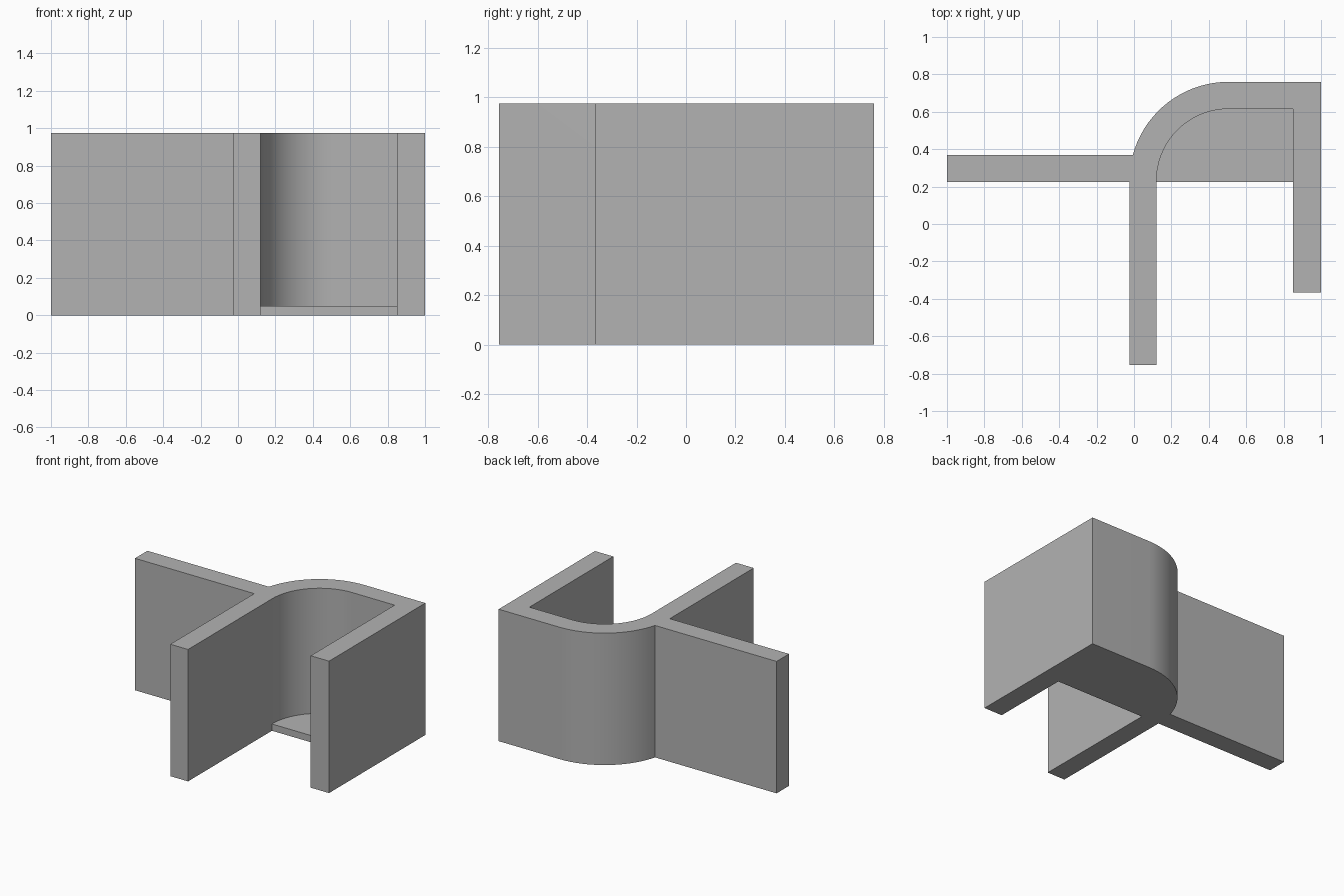
import bpy, bmesh
from math import cos, sin, pi, radians, sqrt, acos
from mathutils import Matrix

cube = bpy.data.objects.get("Cube")
if cube:
    bpy.data.objects.remove(cube, do_unlink=True)

HEIGHT = 0.975
MID = HEIGHT / 2 + 0.002
CX, CY = 0.505, 0.23          # centre of the bend
R_IN, R_OUT = 0.385, 0.53     # inner and outer bend radius

steel = bpy.data.materials.new("plain_grey")
steel.use_nodes = True
grey = (0.45, 0.45, 0.45, 1)
steel.diffuse_color = grey
steel.node_tree.nodes["Principled BSDF"].inputs["Base Color"].default_value = grey


def arc(cx, cy, r, start, end, steps):
    angles = [start + (end - start) * i / steps for i in range(steps + 1)]
    return [(cx + r * cos(a), cy + r * sin(a)) for a in angles]


def prism(name, outline, depth, matrix=Matrix()):
    """Extrude a flat outline along its local z and place it."""
    bm = bmesh.new()
    face = bm.faces.new([bm.verts.new((u, v, 0)) for u, v in outline])
    top = bmesh.ops.extrude_face_region(bm, geom=[face])["geom"]
    bmesh.ops.translate(bm, vec=(0, 0, depth),
                        verts=[g for g in top if isinstance(g, bmesh.types.BMVert)])
    bm.transform(matrix)
    bmesh.ops.recalc_face_normals(bm, faces=bm.faces)
    mesh = bpy.data.meshes.new(name)
    bm.to_mesh(mesh)
    bm.free()
    mesh.materials.append(steel)
    obj = bpy.data.objects.new(name, mesh)
    bpy.context.collection.objects.link(obj)
    return obj


def combine(target, tool, operation):
    mod = target.modifiers.new(tool.name, "BOOLEAN")
    mod.operation, mod.solver, mod.object = operation, "EXACT", tool
    bpy.context.view_layer.update()
    graph = bpy.context.evaluated_depsgraph_get()
    mesh = bpy.data.meshes.new_from_object(target.evaluated_get(graph))
    target.modifiers.clear()
    target.data = mesh
    bpy.data.objects.remove(tool, do_unlink=True)


def slot(y0, y1, z, r, steps=10):
    """Rounded slot outline in the side plane."""
    return (arc(y1 - r, z, r, -pi / 2, pi / 2, steps)
            + arc(y0 + r, z, r, pi / 2, 3 * pi / 2, steps))


# Outline of the bent strip with its two flanges
x_in, x_out = CX - R_IN, CX - R_OUT
y_front, y_flange = 0.225, 0.37
meet = pi - acos(sqrt(R_OUT**2 - (y_flange - CY)**2) / R_OUT)
outline = [(-1, y_front), (x_out, y_front), (x_out, -0.755), (x_in, -0.755)]
outline += arc(CX, CY, R_IN, pi, pi / 2, 18)
outline += [(0.85, CY + R_IN), (0.85, -0.365), (1, -0.365), (1, CY + R_OUT)]
outline += arc(CX, CY, R_OUT, pi / 2, meet, 18)
outline += [(-1, y_flange)]
bracket = prism("bracket", outline, HEIGHT)

# Thin floor web inside the bend, let slightly into the walls
grow = R_IN + 0.05
web = [(CX - grow, y_front), (0.9, y_front), (0.9, CY + grow)]
web += arc(CX, CY, grow, pi / 2, pi, 18)
combine(bracket, prism("floor_web", web, 0.05), "UNION")

# Side plane: outline u -> y, v -> z, depth -> x
side = Matrix(((0, 0, 1, 0), (1, 0, 0, 0), (0, 1, 0, 0), (0, 0, 0, 1)))
# Front plane: outline u -> x, v -> z, depth -> y
front = Matrix(((1, 0, 0, 0), (0, 0, 1, 0), (0, 1, 0, 0), (0, 0, 0, 1)))

# Bolt holes in the left-hand flange and the middle flange
flange_hole = arc(-0.515, MID, 0.127, 0, 2 * pi, 12)[:-1]
middle_hole = arc(-0.277, MID, 0.127, 0, 2 * pi, 12)[:-1]
combine(bracket, prism("flange_hole", flange_hole, 0.4,
                       Matrix.Translation((0, 0.1, 0)) @ front), "DIFFERENCE")
combine(bracket, prism("middle_hole", middle_hole, 0.4,
                       Matrix.Translation((-0.15, 0, 0)) @ side), "DIFFERENCE")

# Two slots and an open notch in the outer plate
outer = Matrix.Translation((0.75, 0, 0)) @ side
for name, shape in (("lower_slot", slot(-0.2, 0.44, 0.235, 0.08)),
                    ("upper_slot", slot(-0.2, 0.44, 0.745, 0.08)),
                    ("edge_notch", slot(-0.7, -0.172, MID, 0.1))):
    combine(bracket, prism(name, shape, 0.4, outer), "DIFFERENCE")

# Smooth bends and bores, crisp edges
bpy.ops.object.select_all(action="DESELECT")
bracket.select_set(True)
bpy.context.view_layer.objects.active = bracket
bpy.ops.object.shade_smooth_by_angle(angle=radians(35))
